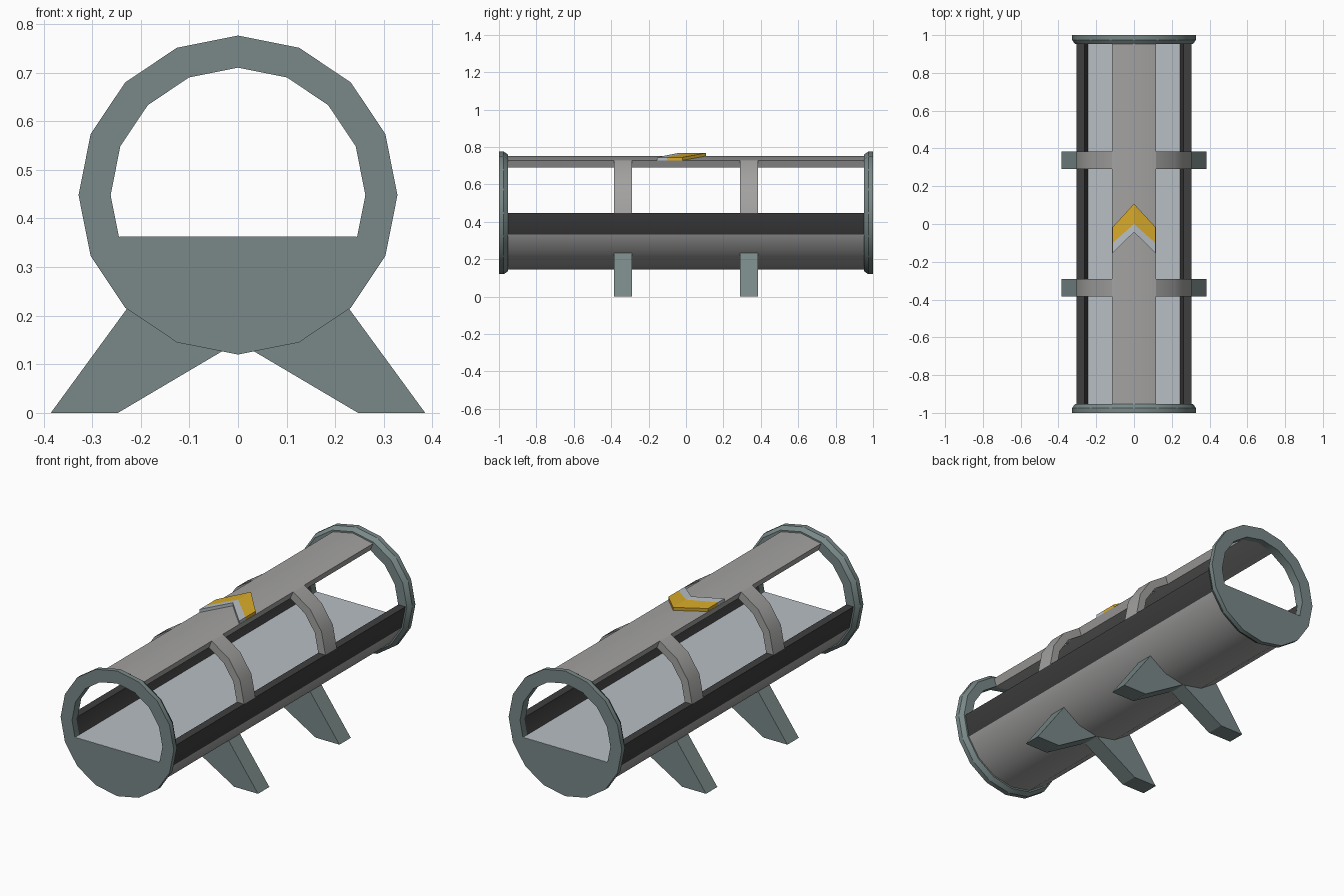
import bpy, bmesh, math

if "Cube" in bpy.data.objects:
    bpy.data.objects.remove(bpy.data.objects["Cube"])

CZ = 0.448           # tube axis height
RO, RI = 0.304, 0.262
STEP = math.pi / 8   # 16-sided tube


def material(name, rgb):
    lin = [((c / 255 + 0.055) / 1.055) ** 2.4 for c in rgb]
    m = bpy.data.materials.new(name)
    m.diffuse_color = (*lin, 1)
    m.use_nodes = True
    m.node_tree.nodes["Principled BSDF"].inputs["Base Color"].default_value = m.diffuse_color
    return m


GREY = material("mid grey", (163, 162, 161))
DARK = material("charcoal", (62, 62, 62))
SLATE = material("slate green", (120, 136, 135))
PALE = material("pale grey", (184, 191, 196))
YELLOW = material("yellow", (216, 170, 42))


def make(name, verts, faces, mats, rule=None, smooth=False):
    bm = bmesh.new()
    vs = [bm.verts.new(v) for v in verts]
    for f in faces:
        bm.faces.new([vs[i] for i in f])
    bmesh.ops.recalc_face_normals(bm, faces=bm.faces)
    me = bpy.data.meshes.new(name)
    bm.to_mesh(me)
    bm.free()
    for m in mats:
        me.materials.append(m)
    if rule:
        for p in me.polygons:
            p.material_index = rule(p.center)
    ob = bpy.data.objects.new(name, me)
    bpy.context.collection.objects.link(ob)
    if smooth:
        bpy.ops.object.select_all(action='DESELECT')
        ob.select_set(True)
        bpy.context.view_layer.objects.active = ob
        bpy.ops.object.shade_smooth_by_angle(angle=math.radians(30))
    return ob


def polar(r, i):
    return r * math.cos(i * STEP), CZ + r * math.sin(i * STEP)


def shell(name, i0, i1, y0, y1, mats, rule=None):
    """Curved plate spanning facets i0..i1 of the tube."""
    verts, faces = [], []
    for i in range(i0, i1 + 1):
        for r, y in ((RO, y0), (RO, y1), (RI, y1), (RI, y0)):
            x, z = polar(r, i)
            verts.append((x, y, z))
    n = i1 - i0
    for k in range(n):
        for j in range(4):
            a, b = k * 4 + j, k * 4 + (j + 1) % 4
            faces.append((a, b, b + 4, a + 4))
    faces += [(0, 1, 2, 3), tuple(n * 4 + j for j in range(4))]
    return make(name, verts, faces, mats, rule, True)


def prism(name, pts, y0, y1, mat):
    n = len(pts)
    verts = [(x, y, z) for y in (y0, y1) for x, z in pts]
    faces = [tuple(range(n)), tuple(range(n, 2 * n))]
    faces += [(i, (i + 1) % n, (i + 1) % n + n, i + n) for i in range(n)]
    return make(name, verts, faces, [mat])


# Lower trough with charcoal upper facets, and roof strip
shell("lower_trough", 8, 16, -0.965, 0.965, [GREY, DARK],
      lambda c: 1 if c.z > CZ - RO * math.sin(STEP) + 0.008
      and abs(c.x) > 0.2 else 0)
shell("roof_strip", 3, 5, -0.965, 0.965, [GREY])

# Walkway floor
prism("floor", [(-0.244, 0.363), (0.244, 0.363), (0.242, 0.35), (-0.242, 0.35)],
      -0.999, 0.999, PALE)

# Ribs and splayed legs
leg = [(0.385, 0), (0.214, 0.234), (0.116, 0.169), (0, 0.146), (0.247, 0)]
for end, y in (("front", -0.337), ("back", 0.337)):
    for side, s in (("right", 1), ("left", -1)):
        i0 = 0 if s > 0 else 5
        shell(f"{end}_{side}_rib", i0, i0 + 3, y - 0.047, y + 0.047, [GREY])
        prism(f"{end}_{side}_leg", [(s * x, z) for x, z in leg],
              y - 0.047, y + 0.047, SLATE)


# End rings with a flat-bottomed opening and chamfered inner edge
def opening(i):
    x, z = polar(RI, i)
    if z < 0.362:
        if abs(x) > 0.22:
            x = math.copysign(0.245, x)
        z = 0.362
    return x, z


for end, s in (("front", -1), ("back", 1)):
    loops = [(lambda i: polar(0.328, i), 1.0), (lambda i: polar(0.328, i), 0.975),
             (lambda i: polar(0.312, i), 0.952), (opening, 0.952), (opening, 1.0)]
    verts = []
    for fn, y in loops:
        for i in range(16):
            x, z = fn(i)
            verts.append((x, s * y, z))
    faces = [(a * 16 + i, a * 16 + (i + 1) % 16,
              (a + 1) % 5 * 16 + (i + 1) % 16, (a + 1) % 5 * 16 + i)
             for a in range(5) for i in range(16)]
    make(f"{end}_end_ring", verts, faces, [SLATE], smooth=True)


# Direction chevrons folded over the roof
def chevron(name, mid, wing, mat):
    verts, faces = [], []
    for x, (ya, yb), z in ((-0.115, wing, 0.729), (0, mid, 0.752), (0.115, wing, 0.729)):
        verts += [(x, ya, z), (x, yb, z), (x, yb, z + 0.016), (x, ya, z + 0.016)]
    for k in (0, 4):
        faces += [(k + j, k + (j + 1) % 4, k + 4 + (j + 1) % 4, k + 4 + j)
                  for j in range(4)]
    faces += [(0, 1, 2, 3), (8, 9, 10, 11)]
    make(name, verts, faces, [mat])


chevron("yellow_chevron", (0.0, 0.107), (-0.102, -0.018), YELLOW)
chevron("pale_chevron", (-0.043, 0.0), (-0.155, -0.102), PALE)
